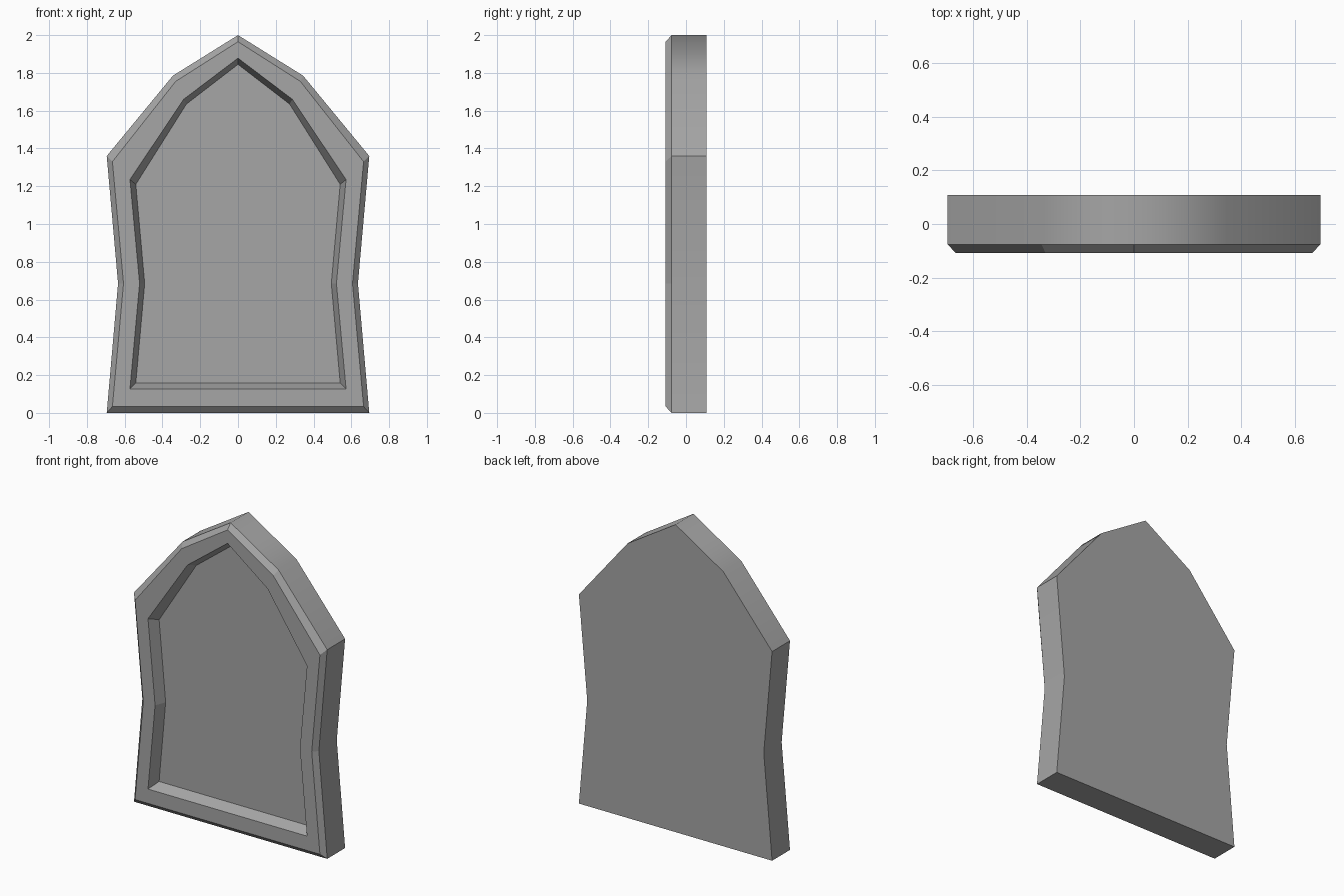
import bpy
import bmesh

cube = bpy.data.objects.get("Cube")
if cube:
    bpy.data.objects.remove(cube, do_unlink=True)

# Plain grey stone
stone = bpy.data.materials.new("grey_stone")
stone.use_nodes = True
GREY = (0.38, 0.38, 0.38, 1.0)
stone.diffuse_color = GREY
stone.node_tree.nodes["Principled BSDF"].inputs["Base Color"].default_value = GREY

# Half outlines (x, z): apex, roof bend, shoulder, waist, foot
OUTER = [(0, 2.0), (0.345, 1.785), (0.695, 1.36), (0.635, 0.685), (0.695, 0)]
FACE = [(0, 1.965), (0.33, 1.755), (0.665, 1.33), (0.606, 0.685), (0.665, 0.034)]
RIM = [(0, 1.878), (0.288, 1.66), (0.572, 1.235), (0.521, 0.685), (0.572, 0.127)]
FLOOR = [(0, 1.845), (0.273, 1.635), (0.541, 1.21), (0.494, 0.685), (0.541, 0.158)]
BACK_Y, CHAMFER_Y, FRONT_Y, FLOOR_Y = 0.108, -0.076, -0.108, -0.038

bm = bmesh.new()


def ring(half, y):
    """Mirror a half outline into a closed loop of vertices."""
    points = half + [(-x, z) for x, z in reversed(half[1:])]
    return [bm.verts.new((x, y, z)) for x, z in points]


def bridge(a, b):
    n = len(a)
    return [bm.faces.new((a[i], a[(i + 1) % n], b[(i + 1) % n], b[i])) for i in range(n)]


# Back, side wall, chamfer, front border, recess wall and recess floor
rings = [ring(OUTER, BACK_Y), ring(OUTER, CHAMFER_Y), ring(FACE, FRONT_Y),
         ring(RIM, FRONT_Y), ring(FLOOR, FLOOR_Y)]
bands = [bridge(a, b) for a, b in zip(rings, rings[1:])]
bm.faces.new(rings[0])
bm.faces.new(rings[-1])
bmesh.ops.recalc_face_normals(bm, faces=bm.faces[:])

# Smooth the side wall over the roof and waist, sharp everywhere else
for edge in bm.edges:
    edge.smooth = False
for face in bands[0]:
    face.smooth = True
for i, (back, front) in enumerate(zip(rings[0], rings[1])):
    if i in (0, 1, 3, 6, 8):
        bm.edges.get((back, front)).smooth = True

mesh = bpy.data.meshes.new("arched_panel")
bm.to_mesh(mesh)
bm.free()
mesh.materials.append(stone)
panel = bpy.data.objects.new("arched_panel", mesh)
bpy.context.collection.objects.link(panel)
